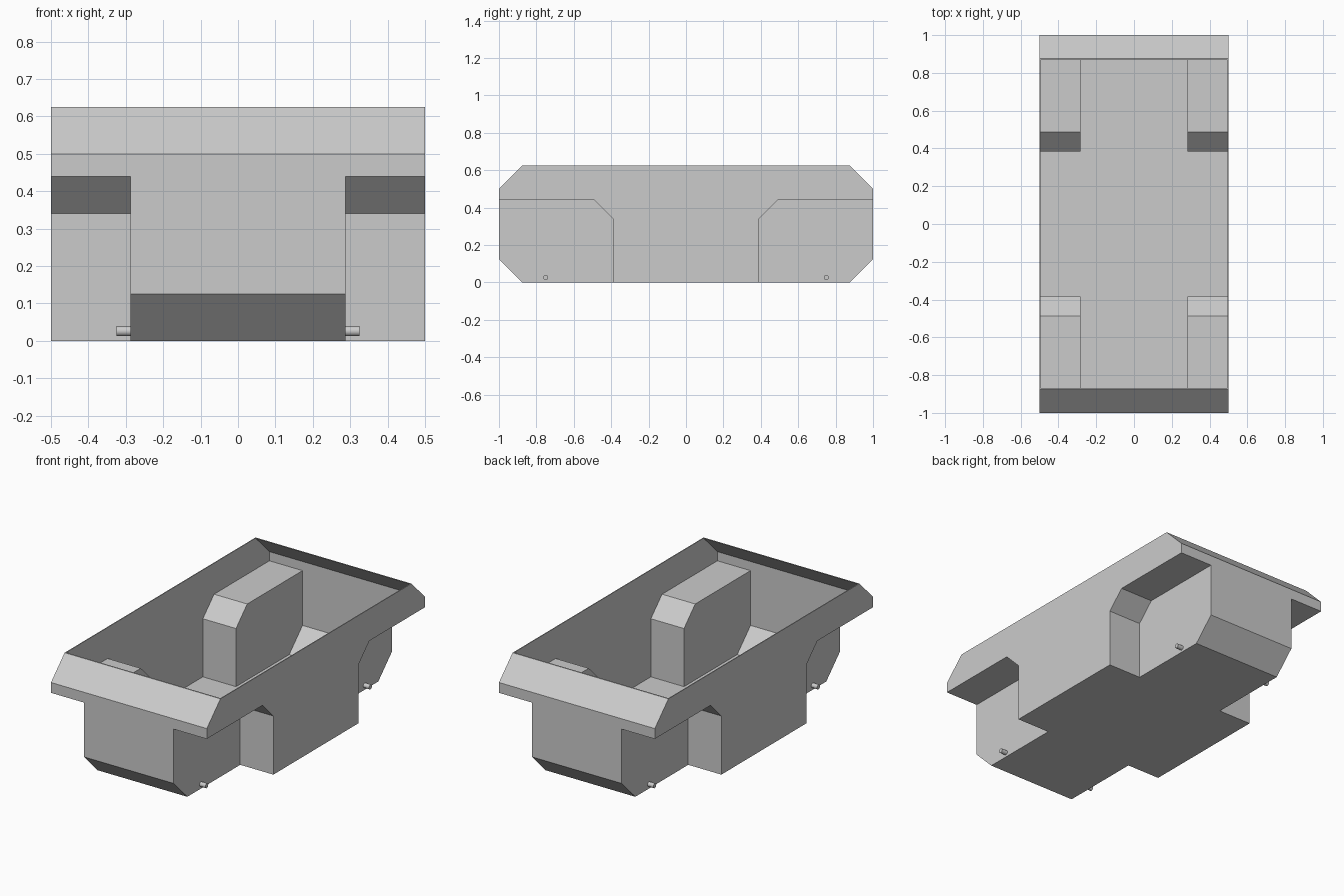
import bpy, bmesh, math

if "Cube" in bpy.data.objects:
    bpy.data.objects.remove(bpy.data.objects["Cube"])

T = 0.005          # wall thickness


def prism(name, pts, x0, x1):
    """Extrude a (y, z) outline from x0 to x1."""
    bm = bmesh.new()
    face = bm.faces.new([bm.verts.new((x0, y, z)) for y, z in pts])
    new = bmesh.ops.extrude_face_region(bm, geom=[face])["geom"]
    bmesh.ops.translate(bm, vec=(x1 - x0, 0, 0),
                        verts=[v for v in new if isinstance(v, bmesh.types.BMVert)])
    bmesh.ops.recalc_face_normals(bm, faces=bm.faces)
    me = bpy.data.meshes.new(name)
    bm.to_mesh(me)
    bm.free()
    ob = bpy.data.objects.new(name, me)
    bpy.context.collection.objects.link(ob)
    return ob


def subtract(target, cutter):
    cutter.hide_render = True
    mod = target.modifiers.new("cut", 'BOOLEAN')
    mod.operation, mod.solver, mod.object = 'DIFFERENCE', 'EXACT', cutter
    bpy.context.view_layer.objects.active = target
    bpy.ops.object.modifier_apply(modifier=mod.name)
    bpy.data.objects.remove(cutter, do_unlink=True)


def hull(name, t, rise):
    """Chamfered tub offset inward by t, slopes continued up by rise,
    with the four wheel wells taken out."""
    k = t * (math.sqrt(2) - 1)
    half = [(0.875 - k, t), (1 - t, 0.125 + k), (1 - t, 0.5 - k),
            (0.875 - k - t - rise, 0.625 + rise)]
    ob = prism(name, half + [(-y, z) for y, z in reversed(half)], -0.5 + t, 0.5 - t)
    well = [(0.39 - t, -0.1), (0.39 - t, 0.34 + k), (0.49 - k, 0.44 + t),
            (1.1, 0.44 + t), (1.1, -0.1)]
    for sx in (-1, 1):
        for sy in (-1, 1):
            subtract(ob, prism("well_cutter", [(sy * y, z) for y, z in well],
                               sx * (0.2875 - t), sx * 0.6))
    return ob


# Thin open-topped body shell with wheel wells
body = hull("body_shell", 0, 0)
subtract(body, hull("inner_cutter", T, 0.02))

# Axle pins
for sx in (-1, 1):
    for sy in (-1, 1):
        bpy.ops.mesh.primitive_cylinder_add(
            vertices=16, radius=0.0135, depth=0.04,
            location=(sx * 0.305, sy * 0.75, 0.026), rotation=(0, math.pi / 2, 0))
        pin = bpy.context.object
        pin.name = ("front" if sy < 0 else "rear") + ("_left" if sx < 0 else "_right") + "_axle_pin"
        bpy.ops.object.shade_smooth_by_angle(angle=math.radians(40))
